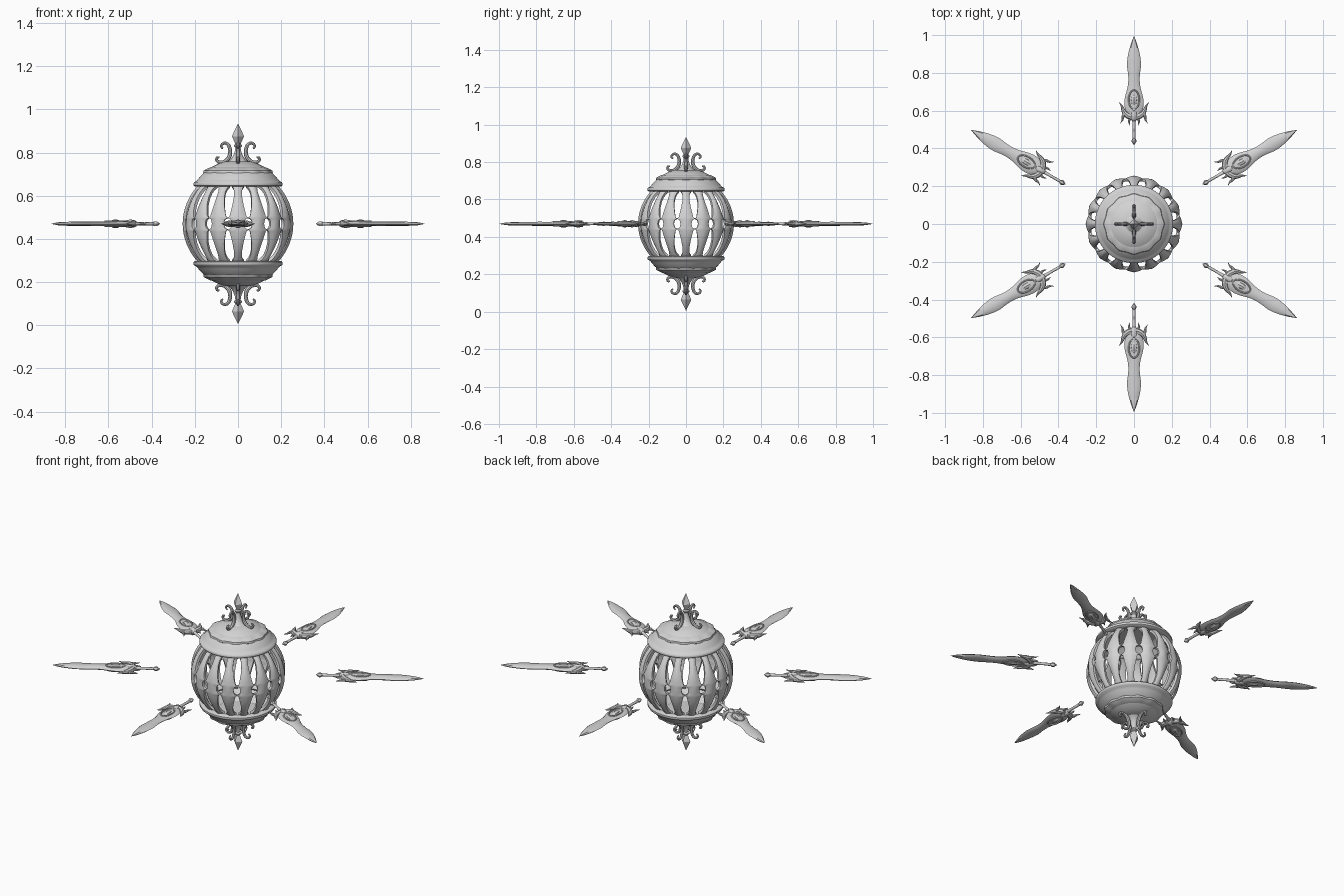
import bpy, bmesh
from math import sin, cos, pi, radians, hypot
from mathutils import Vector

if "Cube" in bpy.data.objects:
    bpy.data.objects.remove(bpy.data.objects["Cube"])

MID = 0.47  # height of the cage centre
metal = bpy.data.materials.new("pale_grey_metal")
metal.diffuse_color = (0.65, 0.65, 0.65, 1)
metal.use_nodes = True
metal.node_tree.nodes["Principled BSDF"].inputs["Base Color"].default_value = metal.diffuse_color


def loft(name, rings, angle=40):
    """Skin a list of equal-length closed rings and cap both ends."""
    bm = bmesh.new()
    rows = [[bm.verts.new(p) for p in ring] for ring in rings]
    n = len(rows[0])
    for a, b in zip(rows, rows[1:]):
        for i in range(n):
            j = (i + 1) % n
            bm.faces.new((a[i], a[j], b[j], b[i]))
    bm.faces.new(rows[0])
    bm.faces.new(rows[-1])
    bmesh.ops.remove_doubles(bm, verts=bm.verts, dist=1e-5)
    bmesh.ops.recalc_face_normals(bm, faces=bm.faces)
    me = bpy.data.meshes.new(name)
    bm.to_mesh(me)
    bm.free()
    me.shade_smooth()
    me.set_sharp_from_angle(angle=radians(angle))
    me.materials.append(metal)
    ob = bpy.data.objects.new(name, me)
    bpy.context.collection.objects.link(ob)
    ob.location.z = MID
    return ob


def smooth(pts, steps=5):
    """Catmull-Rom through tuples of any length."""
    out = []
    p = [pts[0]] + list(pts) + [pts[-1]]
    for k in range(1, len(p) - 2):
        for s in range(steps):
            t = s / steps
            out.append([0.5 * (2 * b + (c - a) * t + (2 * a - 5 * b + 4 * c - d) * t * t
                               + (3 * b - a - 3 * c + d) * t ** 3)
                        for a, b, c, d in zip(p[k - 1], p[k], p[k + 1], p[k + 2])])
    return out + [list(pts[-1])]


def lathe(name, profile, side=1, seg=64, lobes=0, depth=0.0, angle=40):
    rings = []
    for r, h in profile:
        rings.append([])
        for i in range(seg):
            a = 2 * pi * i / seg
            q = r * (1 + depth * cos(lobes * a))
            rings[-1].append((q * cos(a), q * sin(a), side * h))
    return loft(name, rings, angle)


def tube(name, pts, place, seg=8, steps=4):
    """Tapered tube along planar (u, v, radius) points; place maps (u, v, w) to 3D."""
    path = smooth(pts, steps)
    rings = []
    for k, (u, v, r) in enumerate(path):
        a, b = path[max(k - 1, 0)], path[min(k + 1, len(path) - 1)]
        du, dv = b[0] - a[0], b[1] - a[1]
        d = hypot(du, dv)
        nu, nv = -dv / d, du / d
        rings.append([place(u + nu * r * cos(t), v + nv * r * cos(t), r * sin(t))
                      for t in (2 * pi * i / seg for i in range(seg))])
    return loft(name, rings)


def repeat(ob, count, start=0.0):
    """Rotate linked copies around the vertical axis."""
    ob.rotation_euler.z = start
    for k in range(1, count):
        c = ob.copy()
        c.rotation_euler.z = start + 2 * pi * k / count
        bpy.context.collection.objects.link(c)


# Top and bottom caps with finials
CAP = [(0, .262), (.08, .25), (.14, .215), (.175, .172), (.2, .173), (.206, .178),
       (.207, .186), (.203, .193), (.192, .198), (.184, .208), (.174, .22), (.162, .232),
       (.145, .246), (.12, .264), (.09, .279), (.06, .288), (0, .292)]
TIER = [(0, .225), (.15, .228), (.158, .236), (.156, .246), (.146, .252), (.125, .262), (0, .27)]
STEM = [(0, .27), (.05, .285), (.034, .297), (.022, .315), (.015, .335), (.012, .352),
        (.018, .358), (.018, .364), (.011, .37), (0, .372)]
CURL = [(.086, .308, .004), (.097, .306, .006), (.098, .293, .007), (.083, .284, .008),
        (.06, .289, .009), (.041, .309, .01), (.036, .338, .009), (.044, .364, .008),
        (.06, .374, .007), (.075, .367, .006), (.077, .355, .005), (.069, .349, .004)]
for side, label in ((1, "top"), (-1, "bottom")):
    lathe(label + "_cap", CAP, side)
    lathe(label + "_scalloped_tier", TIER, side, 96, 12, 0.02)
    lathe(label + "_finial_stem", STEM, side, 24)
    lathe(label + "_finial_spearhead", [(0, .36), (.009, .362), (.028, .405), (.024, .415),
                                        (.012, .44), (0, .465)], side, 4, angle=20)
    repeat(tube(label + "_finial_curl", CURL, lambda u, v, w, s=side: (u, w, s * v)), 4)

# Cage bars: curved strips that flare into paired prongs at the equator
BAR = [(0, .030), (3, .032), (5, .036), (6.5, .0505), (8, .040), (11, .036), (16, .031),
       (22, .025), (30, .0195), (37, .018), (42, .021), (46, .03)]
rows = [(-l, w) for l, w in reversed(BAR[1:])] + BAR
rings = []
for lat, w in rows:
    a = radians(lat)
    ring = []
    for f, r in ((-1, .246), (-.5, .253), (0, .256), (.5, .253), (1, .246),
                 (.9, .232), (0, .228), (-.9, .232)):
        # fold the width around the sphere
        th = f * w / (r * cos(a))
        ring.append((r * cos(a) * cos(th), r * cos(a) * sin(th), r * sin(a)))
    rings.append(ring)
repeat(loft("cage_bar", rings, 45), 16)

# Radial swords, modelled along +x
START = radians(30)


def flat_loft(name, stations):
    """Flattened hexagonal section from (x, half width, half thickness)."""
    return loft(name, [[(x, w * f, t * g) for f, g in
                        ((-1, 0), (-.7, .75), (0, 1), (.7, .75), (1, 0),
                         (.7, -.75), (0, -1), (-.7, -.75))] for x, w, t in stations], 35)


def along_x(name, profile, seg=12, angle=40):
    return loft(name, [[(x, r * cos(2 * pi * i / seg), r * sin(2 * pi * i / seg))
                        for i in range(seg)] for x, r in profile], angle)


blade = smooth([(.57, .022, .012), (.595, .042, .013), (.63, .051, .013), (.67, .048, .012),
                (.72, .035, .011), (.76, .030, .011), (.80, .032, .011), (.84, .037, .010),
                (.88, .034, .010), (.92, .026, .009), (.96, .014, .007), (.996, .0005, .001)], 3)
repeat(flat_loft("sword_blade", blade), 6, START)

# Oval boss and its raised border
boss = [(.655 + .034 * cos(t), .019 * sin(t), .02 * sin(t))
        for t in (pi - pi * i / 12 for i in range(13))]
repeat(flat_loft("sword_boss", boss), 6, START)
for s, label in ((1, "upper"), (-1, "lower")):
    border = [[(.658 + (.05 + .004 * cos(q)) * cos(t), (.028 + .004 * cos(q)) * sin(t),
                s * (.011 + .004 * sin(q))) for q in (2 * pi * j / 6 for j in range(6))]
              for t in (2 * pi * i / 32 for i in range(33))]
    repeat(loft(label + "_boss_border", border), 6, START)

# Grip, collar and pommel
repeat(along_x("sword_grip", [(.45, .006), (.46, .008), (.5, .007), (.54, .009), (.58, .012)]), 6, START)
repeat(along_x("sword_collar", [(.545, .008), (.552, .016), (.575, .02), (.598, .016), (.605, .006)]), 6, START)
repeat(along_x("sword_pommel", [(.418, .0005), (.436, .013), (.444, .013), (.456, .006)], 6, 20), 6, START)

# Guard: forward horn, rear spike and inner hook on both edges
for s, label in ((1, "left"), (-1, "right")):
    place = lambda u, v, w, s=s: (u, s * v, w)
    repeat(tube(label + "_guard_horn", [(.565, 0, .015), (.57, .025, .016), (.585, .046, .014),
           (.605, .058, .010), (.625, .065, .006), (.645, .078, .001)], place), 6, START)
    repeat(tube(label + "_guard_spike", [(.585, .046, .010), (.57, .058, .008),
           (.55, .062, .005), (.532, .073, .001)], place), 6, START)
    repeat(tube(label + "_guard_hook", [(.57, .012, .009), (.555, .023, .007),
           (.54, .026, .005), (.522, .022, .001)], place), 6, START)
